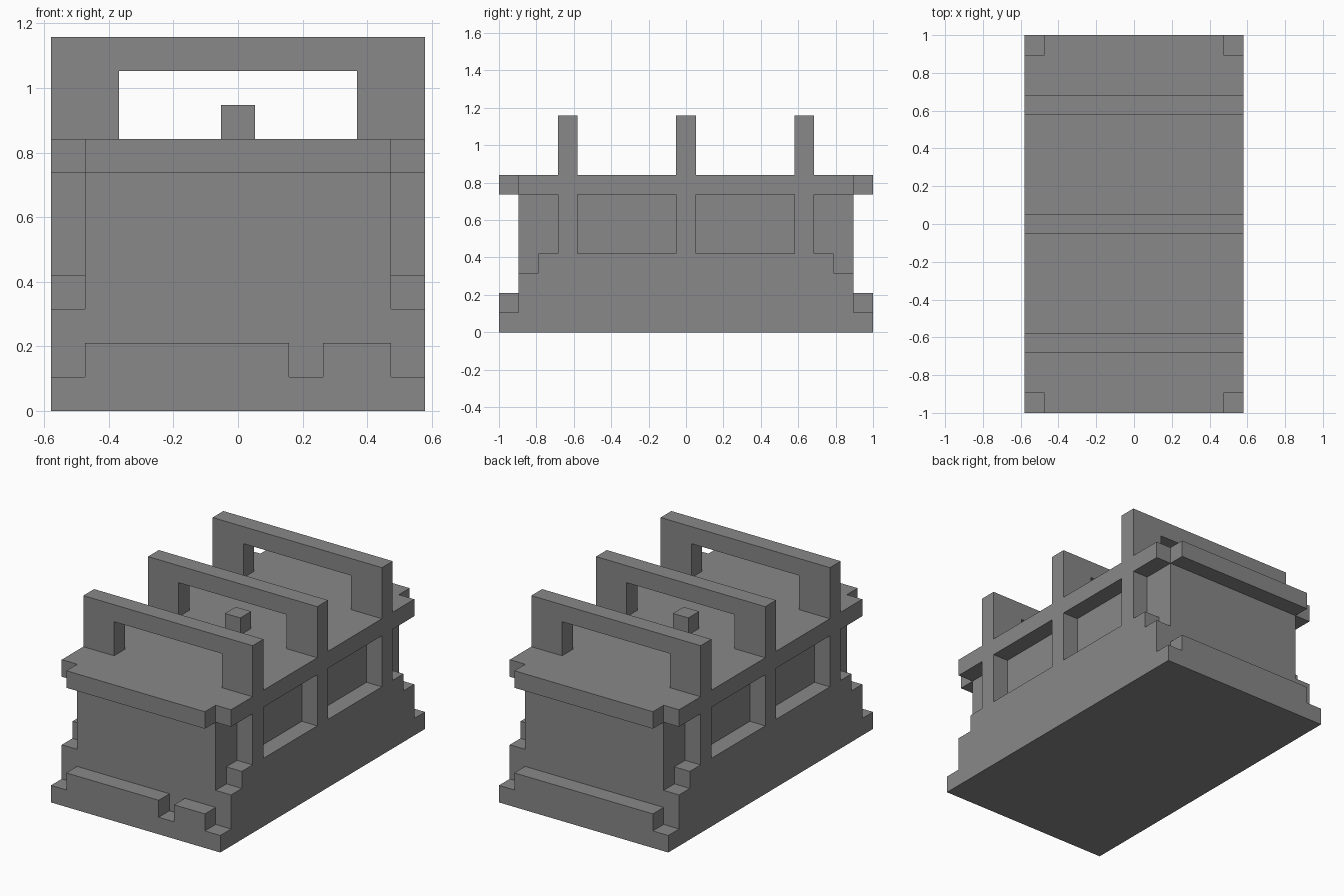
import bpy
import bmesh
from mathutils import Vector

if "Cube" in bpy.data.objects:
    bpy.data.objects.remove(bpy.data.objects["Cube"], do_unlink=True)

U = 2 / 19  # one block: the model is 19 blocks long

grey = bpy.data.materials.new("stone_grey")
grey.use_nodes = True
colour = (0.246, 0.246, 0.246, 1)
grey.diffuse_color = colour
grey.node_tree.nodes["Principled BSDF"].inputs["Base Color"].default_value = colour


def prism(name, outline, axis, start, end):
    """Extrude an outline in blocks along x (outline is y, z) or y (outline is x, z)."""
    def point(a, z, depth):
        return Vector((depth, a, z) if axis == "x" else (a, depth, z)) * U

    bm = bmesh.new()
    face = bm.faces.new([bm.verts.new(point(a, z, start)) for a, z in outline])
    shift = point(0, 0, end - start)
    extruded = bmesh.ops.extrude_face_region(bm, geom=[face])["geom"]
    moved = [v for v in extruded if isinstance(v, bmesh.types.BMVert)]
    bmesh.ops.translate(bm, vec=shift, verts=moved)
    bmesh.ops.recalc_face_normals(bm, faces=bm.faces)
    mesh = bpy.data.meshes.new(name)
    bm.to_mesh(mesh)
    bm.free()
    mesh.materials.append(grey)
    obj = bpy.data.objects.new(name, mesh)
    bpy.context.collection.objects.link(obj)
    return obj


def box(name, x, y, z):
    outline = [(y[0], z[0]), (y[1], z[0]), (y[1], z[1]), (y[0], z[1])]
    return prism(name, outline, "x", *x)


def mirrored(half):
    """Complete a half outline, listed bottom to top, with its mirror image."""
    return half + [(-a, z) for a, z in reversed(half)]


FRAMES = (-6, 0, 6)  # centres of the side posts and hoops

# Central body with floor ledge and overhanging deck
body = [(9.5, 0), (9.5, 1), (8.5, 1), (8.5, 7), (9.5, 7), (9.5, 8)]
prism("central_body", mirrored(body), "x", -4.5, 4.5)

# End bumpers, the front one with a gap
box("front_bumper_long", (-4.5, 1.5), (-9.5, -8.5), (1, 2))
box("front_bumper_short", (2.5, 4.5), (-9.5, -8.5), (1, 2))
box("back_bumper", (-4.5, 4.5), (8.5, 9.5), (1, 2))

# Stepped sills, posts and top rails on both sides
sill = [(9.5, 0), (9.5, 1), (8.5, 1), (8.5, 3), (7.5, 3), (7.5, 4)]
for side, x in (("right", (-5.5, -4.5)), ("left", (4.5, 5.5))):
    prism(side + "_sill", mirrored(sill), "x", *x)
    box(side + "_rail", x, (-8.5, 8.5), (7, 8))
    for place, y in zip(("front", "middle", "back"), FRAMES):
        box(f"{side}_{place}_post", x, (y - 0.5, y + 0.5), (4, 7))

# Hoops standing on the deck
hoop = [(3.5, 10), (3.5, 8), (5.5, 8), (5.5, 11)]
for place, y in zip(("front", "middle", "back"), FRAMES):
    prism(place + "_hoop", mirrored(hoop), "y", y - 0.5, y + 0.5)

# Small block under the middle hoop
box("deck_block", (-0.5, 0.5), (-0.5, 0.5), (8, 9))
